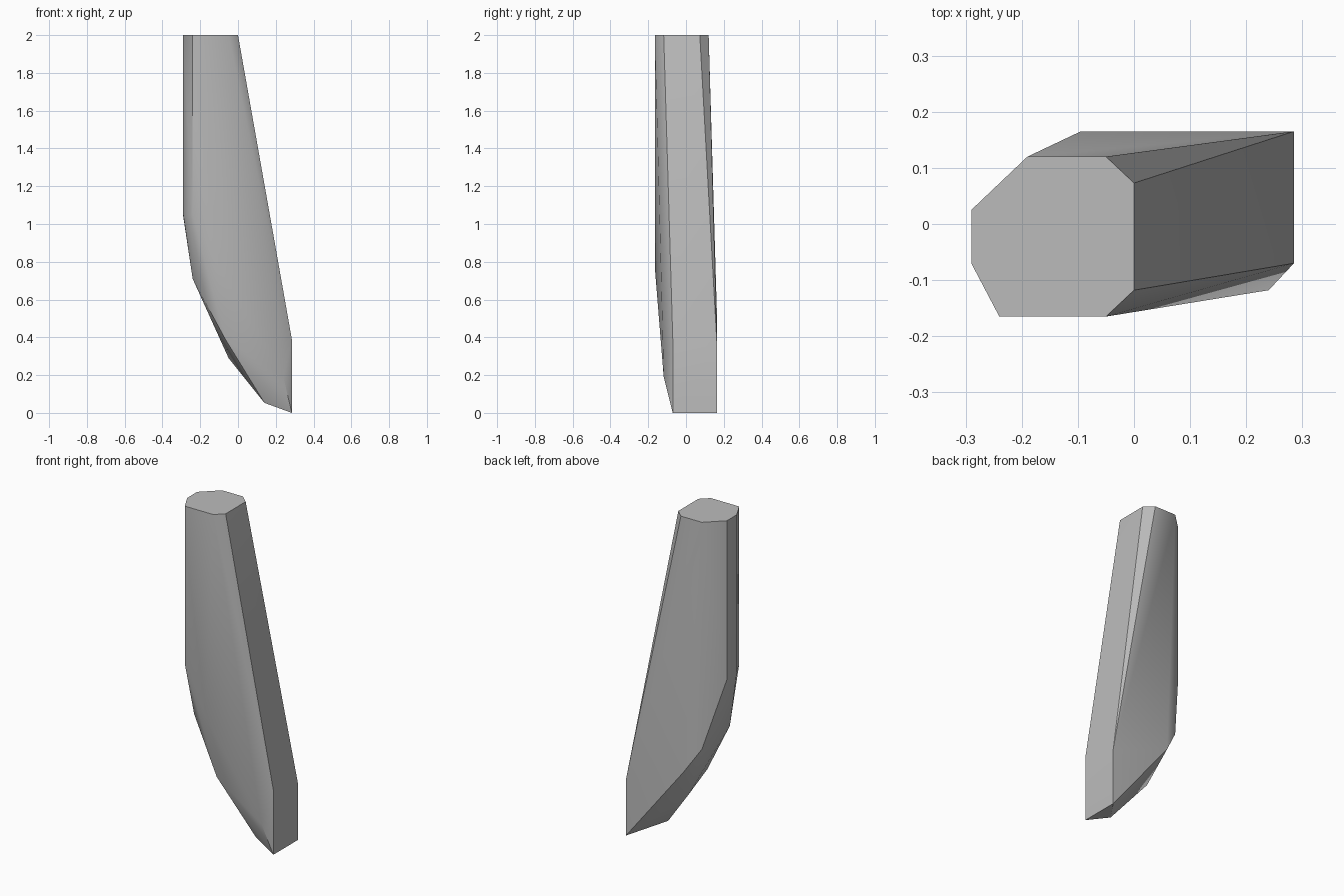
import bpy, bmesh
from math import radians

if "Cube" in bpy.data.objects:
    bpy.data.objects.remove(bpy.data.objects["Cube"])

# Plain grey material
grey = bpy.data.materials.new("plain_grey")
grey.use_nodes = True
colour = (0.5, 0.5, 0.5, 1)
grey.diffuse_color = colour
grey.node_tree.nodes["Principled BSDF"].inputs["Base Color"].default_value = colour

# Chamfered top section, drawn flat at full height
top = [(-.29, .025), (-.29, -.07), (-.24, -.165), (-.05, -.165),
       (0, -.118), (0, .073), (-.05, .12), (-.19, .12)]

# Corners where the straight sides end and the curved heel begins
shoulder = [(-.29, .025, 1.04), (-.29, -.07, 1.05), (-.24, -.165, 1.05),
            (-.1, -.165, .77), (-.24, -.075, .71),
            (-.19, .12, .63), (-.095, .165, .48)]

# Underside sweeping down to the tip
heel = [(-.067, -.107, .39), (-.05, .05, .29), (.14, -.03, .053)]

# Flat end plate and its chamfered front corner
tip = [(.285, -.07, .39), (.285, .165, .34), (.285, -.07, 0),
       (.285, .165, 0), (.24, -.118, .19)]

# Wrap the sections in one convex skin
bm = bmesh.new()
for p in [(x, y, 2) for x, y in top] + shoulder + heel + tip:
    bm.verts.new(p)
hull = bmesh.ops.convex_hull(bm, input=bm.verts)
unused = [v for v in bm.verts if not v.link_faces]
bmesh.ops.delete(bm, geom=unused, context='VERTS')
bmesh.ops.dissolve_limit(bm, angle_limit=radians(1), verts=bm.verts, edges=bm.edges)
bmesh.ops.recalc_face_normals(bm, faces=bm.faces)
mesh = bpy.data.meshes.new("tapered_post")
bm.to_mesh(mesh)
bm.free()
mesh.materials.append(grey)

post = bpy.data.objects.new("tapered_post", mesh)
bpy.context.collection.objects.link(post)
bpy.context.view_layer.objects.active = post
post.select_set(True)
bpy.ops.object.shade_smooth_by_angle(angle=radians(30))
